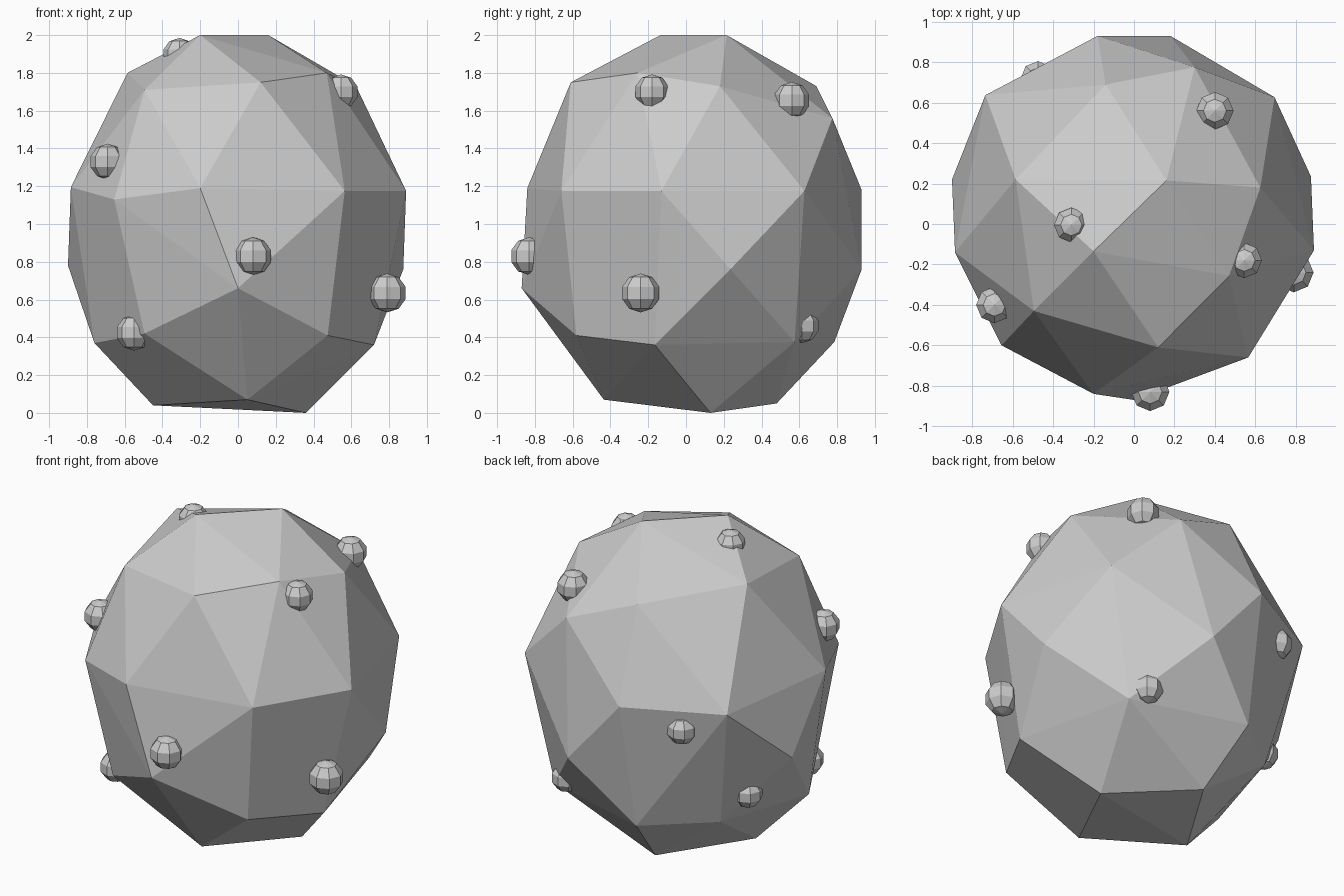
import bpy, bmesh
from mathutils import Matrix, Vector

# corner points of the faceted boulder, from the crown down to the base
CORNERS = [
    (-.20, -.135, 2.0), (.16, .215, 2.0),
    (-.585, .22, 1.80), (.12, -.61, 1.75), (.47, -.257, 1.80), (-.495, -.43, 1.71),
    (.625, .18, 1.73), (-.14, .69, 1.73), (.30, .775, 1.56),
    (-.20, -.84, 1.19), (.565, -.66, 1.175), (.89, -.13, 1.175), (-.655, -.60, 1.13),
    (-.885, -.14, 1.195), (.695, .627, 1.175), (-.18, .93, 1.18), (-.735, .637, 1.165),
    (-.90, .22, .78), (.00, -.87, .66), (.875, .235, .76), (.18, .93, .76),
    (-.495, -.55, .42), (-.76, -.15, .37), (.475, -.58, .41), (.72, -.165, .36),
    (.52, .575, .375), (-.20, .785, .375), (-.58, .48, .385),
    (-.45, -.06, .04), (.05, -.435, .07), (.36, .13, 0), (-.12, .48, .05),
]

# small knobs half sunk in the surface: x, y, z, radius
KNOBS = [
    (.08, -.83, .83, .10), (.79, -.24, .635, .103), (-.69, -.40, 1.33, .095),
    (-.55, -.44, .425, .095), (.545, -.18, 1.70, .092), (.40, .56, 1.655, .097),
    (-.31, -.005, 1.895, .09), (.41, .615, .46, .09), (-.475, .72, 1.04, .09),
    (-.68, .35, .55, .09),
]


def add_object(name, bm):
    mesh = bpy.data.meshes.new(name)
    bm.to_mesh(mesh)
    bm.free()
    obj = bpy.data.objects.new(name, mesh)
    bpy.context.collection.objects.link(obj)
    return obj


# boulder body: convex hull of the corners
bm = bmesh.new()
for p in CORNERS:
    bm.verts.new(p)
bmesh.ops.convex_hull(bm, input=bm.verts)
bmesh.ops.delete(bm, geom=[v for v in bm.verts if not v.link_faces], context='VERTS')
bmesh.ops.recalc_face_normals(bm, faces=bm.faces)
add_object("boulder", bm)

# knobs: low-poly spheres with upright poles
for i, (x, y, z, r) in enumerate(KNOBS, 1):
    bm = bmesh.new()
    bmesh.ops.create_uvsphere(bm, u_segments=8, v_segments=5, radius=r)
    add_object(f"knob_{i}", bm).location = (x, y, z)
